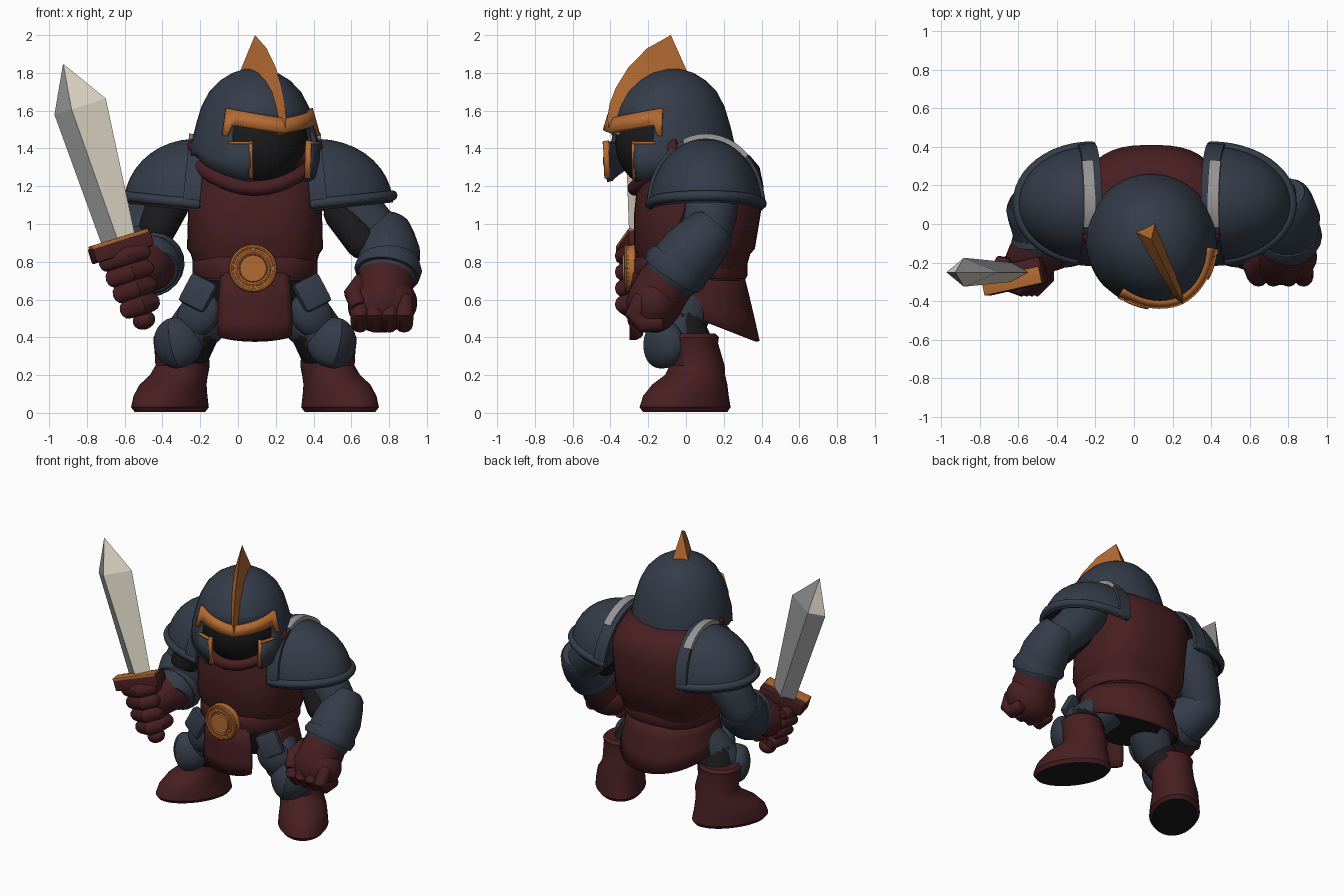
import bpy, bmesh
from math import sin, cos, pi, radians, sqrt
from mathutils import Vector, Matrix

if "Cube" in bpy.data.objects:
    bpy.data.objects.remove(bpy.data.objects["Cube"])


def material(name, r, g, b):
    m = bpy.data.materials.new(name)
    m.use_nodes = True
    m.diffuse_color = (r, g, b, 1)
    m.node_tree.nodes["Principled BSDF"].inputs["Base Color"].default_value = (r, g, b, 1)
    return m


RED = material("dark red cloth", .064, .0135, .0155)
BLUE = material("blue grey steel", .035, .045, .066)
GOLD = material("copper gold", .45, .145, .032)
BLACK = material("black mail", .01, .01, .011)
GREY = material("blade grey", .3, .3, .3)
PALE = material("blade pale", .78, .72, .6)
MID = .09   # the body stands a little left of centre


def obj(name, bm, *mats, M=Matrix(), thick=0, recalc=True, angle=40):
    if recalc:
        bmesh.ops.recalc_face_normals(bm, faces=bm.faces)
    me = bpy.data.meshes.new(name)
    bm.to_mesh(me)
    bm.free()
    me.shade_smooth()
    me.set_sharp_from_angle(angle=radians(angle))
    for m in mats:
        me.materials.append(m)
    o = bpy.data.objects.new(name, me)
    bpy.context.scene.collection.objects.link(o)
    o.matrix_world = M
    if thick:
        mod = o.modifiers.new("thickness", 'SOLIDIFY')
        mod.thickness, mod.offset = thick, -1
        mod.material_offset = len(mats) - 1
    return o


def skin(rings, closed=True, caps=True):
    """Join rows of points into a surface."""
    bm = bmesh.new()
    rows = [[bm.verts.new(p) for p in r] for r in rings]
    n = len(rows[0])
    for lo, hi in zip(rows, rows[1:]):
        for i in range(n if closed else n - 1):
            j = (i + 1) % n
            bm.faces.new((lo[i], lo[j], hi[j], hi[i]))
    if caps:
        bm.faces.new(rows[0][::-1])
        bm.faces.new(rows[-1])
    return bm


def stack(rows, n=40, power=.85):
    """Horizontal rounded rings: (x, y, z, half width, half depth)."""
    def e(v):
        return (1 if v > 0 else -1) * abs(v) ** power
    return skin([[(x + rx * e(cos(2 * pi * i / n)), y + ry * e(sin(2 * pi * i / n)), z)
                  for i in range(n)] for x, y, z, rx, ry in rows])


def tube(name, path, mat, M=Matrix(), rounded=True, n=20):
    """Tapering round limb: path of (x, y, z, radius)."""
    st = [(Vector(p[:3]), p[3]) for p in path]
    if rounded:
        for end, nxt in ((0, 1), (-1, -2)):
            p, r = st[end]
            d = (p - st[nxt][0]).normalized()
            for k in (.45, .7):
                new = (p + d * r * k * .9, r * sqrt(1 - k * k))
                st.insert(0 if end == 0 else len(st), new)
    rings, q, last = [], None, None
    for i, (p, r) in enumerate(st):
        t = (st[min(i + 1, len(st) - 1)][0] - st[max(i - 1, 0)][0]).normalized()
        q = last.rotation_difference(t) @ q if q else t.to_track_quat('Z', 'Y')
        last = t
        rings.append([p + q @ Vector((r * cos(2 * pi * k / n), r * sin(2 * pi * k / n), 0)) for k in range(n)])
    return obj(name, skin(rings), mat, M=M)


def frame(loc, z=0, y=0, x=0):
    return Matrix.Translation(loc) @ Matrix.Rotation(radians(z), 4, 'Z') @ \
        Matrix.Rotation(radians(y), 4, 'Y') @ Matrix.Rotation(radians(x), 4, 'X')


def blob(name, M, size, mat, ridge=0):
    bm = bmesh.new()
    bmesh.ops.create_uvsphere(bm, u_segments=28, v_segments=16, radius=1)
    for v in bm.verts:
        v.co = Vector((v.co.x * size[0], v.co.y * size[1] + abs(v.co.x) * ridge, v.co.z * size[2]))
    return obj(name, bm, mat, M=M, angle=30)


def box(name, M, size, mat, bevel=.015):
    bm = bmesh.new()
    bmesh.ops.create_cube(bm, size=1, matrix=Matrix.Diagonal((*size, 1)))
    bmesh.ops.bevel(bm, geom=bm.edges[:], offset=bevel, segments=2, affect='EDGES', profile=.6)
    return obj(name, bm, mat, M=M)


def disc(name, y, r, depth, mat):
    bm = bmesh.new()
    bmesh.ops.create_cone(bm, cap_ends=True, segments=40, radius1=r, radius2=r * .93, depth=depth)
    return obj(name, bm, mat, M=frame((.08, y, .765), x=90))


def arch(name, M, s, x0, x1, ry, rz, angles, mat):
    """Flat band arching over a shoulder, closed section."""
    obj(name, skin([[(s * x, (ry + o) * cos(a), (rz + o) * sin(a))
                     for x, o in ((x0, -.03), (x0, 0), (x1, -.004), (x1, -.03))] for a in angles]), mat, M=M)


# Torso, chest drape, belt and buckle
obj("tunic", stack([(MID, .02, .7, .3, .28), (MID, .04, .84, .34, .3), (MID, .045, .87, .36, .32),
                    (MID, .06, 1.05, .355, .335), (MID, .075, 1.2, .365, .335), (MID, .085, 1.3, .36, .305),
                    (MID, .09, 1.36, .34, .25), (MID, .1, 1.4, .3, .18), (MID, .11, 1.42, .2, .1)], power=.75), RED)
for i, drop in enumerate((0, .09)):
    tube("chest_drape_%d" % i, [(MID + .34 * sin(a), .04 - (.31 - drop * .2) * cos(a), 1.19 + drop + .15 * sin(a) ** 2, .04)
                                for a in [radians(d) for d in range(-70, 71, 10)]], RED)
obj("belt", stack([(MID, .02, .71, .32, .295), (MID, .02, .725, .33, .305),
                   (MID, .02, .81, .33, .305), (MID, .02, .825, .32, .295)]), RED)
disc("buckle", -.295, .128, .05, GOLD)
disc("buckle_centre", -.315, .075, .04, GOLD)
for r in (.115, .085):
    tube("buckle_ring", [(.08 + r * cos(a), -.315, .765 + r * sin(a), .012)
                         for a in [2 * pi * i / 32 for i in range(33)]], GOLD, rounded=False, n=8)

# Skirt, open at the front, with a hanging front cloth
rows = []
for t in (0, .35, .7, 1):
    row = []
    for i in range(37):
        a = radians(-22 + 224 * i / 36)
        y = .02 + (.285 + .085 * t) * sin(a)
        row.append((MID + (.31 + .05 * t) * cos(a), y, .74 + t * (.525 - .37 * y - .74)))
    rows.append(row)
obj("skirt", skin(rows[::-1], closed=False, caps=False), RED, BLACK, thick=.02, recalc=False)
obj("front_cloth", skin([[(MID + w * u / 6, -.3 + .05 * (u / 6) ** 2, z + lift * (u / 6) ** 4) for u in range(-6, 7)]
                         for z, w, lift in ((.385, .195, .025), (.48, .2, 0), (.6, .195, 0), (.74, .18, 0))],
                        closed=False, caps=False), RED, thick=.025, recalc=False)
obj("hips", stack([(MID, .03, .5, .2, .2), (MID, .03, .6, .28, .24), (MID, .02, .72, .29, .26)]), BLACK)

for s, side in ((1, "left"), (-1, "right")):
    def at(off, y, z, *r):
        return (MID + s * off, y, z, *r)

    # Legs and boots
    tube(side + "_thigh", [at(.17, .02, .6, .14), at(.29, -.03, .48, .14), at(.37, -.06, .4, .12)], BLUE)
    tube(side + "_knee_mail", [at(.31, -.04, .46, .135), at(.36, .02, .34, .13)], BLACK)
    box(side + "_hip_plate", frame(at(.3, -.18, .635), z=s * 20, y=-s * 26, x=-10), (.16, .06, .17), BLUE, .025)
    blob(side + "_thigh_plate", frame(at(.3, -.13, .52), z=s * 20, y=-s * 40), (.11, .07, .13), BLUE)
    blob(side + "_knee_plate", frame(at(.42, -.135, .37), z=s * 18, y=s * 12), (.135, .095, .135), BLUE, ridge=.05)
    boot = stack([(-s * x, y, z, rx, ry) for x, y, z, rx, ry in (
        (0, -.09, .005, .15, .25), (0, -.09, .03, .17, .268), (0, -.085, .09, .165, .25), (0, -.06, .15, .157, .215),
        (.01, -.02, .2, .148, .165), (.02, 0, .25, .142, .148), (.03, -.03, .37, .143, .14),
        (.03, -.03, .4, .148, .145), (.03, -.03, .42, .13, .125))], power=1)
    for f in boot.faces:
        f.material_index = int(f.calc_center_median().z < .01)
    obj(side + "_boot", boot, RED, BLACK, M=frame(at(.4, .07, 0), z=s * 34))

    # Shoulder armour: half dome, rims and strap
    M = frame(at(.31, .105, 1.095), y=-s * 6)
    reach = .42 if s > 0 else .385
    dome = bmesh.new()
    bmesh.ops.create_uvsphere(dome, u_segments=40, v_segments=20, radius=1,
                              matrix=Matrix.Diagonal((reach, .3, .355, 1)))
    for axis in ((0, 0, 1), (s, 0, 0)):
        bmesh.ops.bisect_plane(dome, geom=dome.verts[:] + dome.edges[:] + dome.faces[:],
                               plane_co=(0, 0, 0), plane_no=axis, clear_inner=True)
    obj(side + "_shoulder_dome", dome, BLUE, BLACK, M=M, thick=.025, recalc=False)
    arc = [pi * i / 24 for i in range(25)]
    arch(side + "_shoulder_inner_rim", M, s, -.015, .075, .315, .375, arc, BLUE)
    arch(side + "_shoulder_strap", M, s, .02, .078, .321, .381, arc[6:16], GREY)
    tube(side + "_shoulder_lower_rim", [(s * reach * sin(a), .295 * cos(a), .012, .028) for a in arc], BLUE, M=M, n=10)

# Left arm with a hanging fist
tube("left_upper_arm", [(.54, .14, 1.2, .15), (.64, .13, 1.05, .14), (.76, .1, .92, .13)], BLUE)
tube("left_elbow_mail", [(.54, .08, 1.06, .09), (.66, .02, .9, .09)], BLACK)
tube("left_forearm", [(.79, .1, .93, .145), (.8, .03, .85, .165), (.795, -.05, .76, .165)], BLUE)
tube("left_forearm_rim", [(.795, -.03, .8, .165), (.795, -.055, .76, .18), (.79, -.075, .73, .17)], BLUE, rounded=False)
tube("left_glove", [(.79, -.04, .77, .14), (.78, -.12, .67, .15), (.76, -.17, .58, .15)], RED)
blob("left_palm", frame((.765, -.17, .575), y=-8), (.185, .14, .15), RED)
for i in range(4):
    x = .645 + .078 * i
    tube("left_finger_%d" % i, [(x, -.24, .59, .05), (x, -.275, .52, .05), (x, -.23, .47, .048), (x, -.15, .475, .045)], RED, n=12)
tube("left_thumb", [(.66, -.14, .68, .06), (.61, -.22, .63, .05), (.63, -.27, .58, .045)], RED, n=12)

# Right arm, bent forward to hold the sword
tube("right_upper_arm", [(-.36, .14, 1.2, .15), (-.46, .12, 1.03, .14), (-.52, .09, .9, .13)], BLUE)
tube("right_elbow_mail", [(-.38, .06, 1.1, .12), (-.43, 0, .97, .1)], BLACK)
tube("right_forearm", [(-.52, .07, .88, .145), (-.48, 0, .82, .16), (-.46, -.06, .79, .165)], BLUE)
tube("right_forearm_rim", [(-.47, -.03, .8, .165), (-.46, -.07, .785, .18), (-.46, -.09, .78, .165)], BLUE, rounded=False)
tube("right_glove", [(-.46, -.06, .79, .145), (-.5, -.14, .77, .14), (-.54, -.19, .73, .13)], RED)
SWORD = frame((-.57, -.25, .72), y=-17.5)
for i in range(4):
    h = .11 - .09 * i
    w = .1 - .012 * i
    tube("right_finger_%d" % i, [(w, .07, h, .048), (w, -.03, h, .05), (.02, -.075, h, .052), (-w, -.04, h, .05),
                                 (-w * .8, .05, h, .045)], RED, M=SWORD, n=12)

# Sword
tube("sword_grip", [(0, 0, -.24, .045), (0, 0, .14, .045)], RED, M=SWORD)
blob("sword_pommel", SWORD @ frame((0, 0, -.24)), (.06, .06, .05), RED)
box("sword_guard", SWORD @ frame((0, -.02, .165), z=12), (.33, .14, .085), RED)
box("sword_guard_plate", SWORD @ frame((0, -.045, .208), z=12), (.32, .09, .02), GOLD, .006)
blade = skin([[(right, 0, h), (c, t, h), (-left, 0, h), (c, -t, h)] for h, left, right, t, c in (
    (.2, .093, .09, .05, -.005), (.94, .125, .16, .075, -.03), (1.18, .002, .002, .002, 0))])
bmesh.ops.recalc_face_normals(blade, faces=blade.faces)
for f in blade.faces:
    tip = f.calc_center_median().z > .94
    f.material_index = int(f.normal.x > 0 > f.normal.y or tip and f.normal.x < 0 < f.normal.y)
obj("sword_blade", blade, GREY, PALE, M=SWORD, angle=10)

# Helmet, turned to the model's left
HEAD = frame((.09, -.08, 0), z=26)
LEVELS = [(1.2, .315), (1.3, .345), (1.43, .337), (1.53, .312), (1.62, .285), (1.7, .243),
          (1.76, .185), (1.8, .12), (1.82, .055), (1.826, .005)]


def head_point(deg, z, off=0):
    a = radians(deg)
    for (z0, r0), (z1, r1) in zip(LEVELS, LEVELS[1:]):
        if z <= z1:
            break
    r = r0 + (r1 - r0) * (z - z0) / (z1 - z0)
    r = r * (1 + .09 * max(0, cos(a)) ** 4) + off
    return (r * sin(a), -r * cos(a), z)


def helmet_row(k):
    for d in range(0, 360, 6):
        low = 1.36 - .155 * max(0, cos(radians(d))) ** .8
        yield head_point(d, low + (1.43 - low) * k / 2 if k < 2 else LEVELS[k][0])


helmet = skin([list(helmet_row(k)) for k in range(len(LEVELS))], caps=False)
gaps = []
for f in helmet.faces:
    c = f.calc_center_median()
    front = -c.y / Vector((c.x, c.y)).length
    if c.z < 1.54 and front > cos(radians(30)) or 1.43 < c.z < 1.53 and front > cos(radians(49)):
        gaps.append(f)
bmesh.ops.delete(helmet, geom=gaps, context='FACES')
obj("helmet", helmet, BLUE, M=HEAD, thick=.03, recalc=False)
blob("face_shadow", HEAD @ frame((0, -.02, 1.43)), (.27, .28, .26), BLACK)


def strip(name, spans, off):
    """Raised band on the helmet: spans of (angle, low, high)."""
    obj(name, skin([[head_point(d, lo, off) for d, lo, hi in spans],
                    [head_point(d, hi, off) for d, lo, hi in spans]], closed=False, caps=False),
        GOLD, M=HEAD, thick=.03, recalc=False)


strip("brow_band", [(d, 1.485 + .05 * abs(d) / 56 if abs(d) < 50 else 1.47,
                     1.56 + .055 * abs(d) / 56) for d in range(-56, 57, 4)], .02)
for s in (-1, 1):
    strip("cheek_edge", [(d, 1.24, 1.44) for d in sorted((s * 28.5, s * 31))], .008)
    strip("eye_edge", [(d, 1.425, 1.437) for d in sorted((s * 29, s * 36, s * 43, s * 50))], .008)

# Crest fin: (front y, front z, base y, base z, half width)
fin = [[(0, fy, fz), (w, by, bz), (-w, by, bz)] for fy, fz, by, bz, w in (
    (-.36, 1.48, -.31, 1.47, .015), (-.375, 1.56, -.3, 1.55, .035), (-.36, 1.64, -.27, 1.6, .045),
    (-.325, 1.72, -.235, 1.65, .05), (-.25, 1.83, -.17, 1.72, .055), (-.14, 1.93, -.06, 1.77, .058),
    (0, 2, .075, 1.79, .06))]
obj("crest_fin", skin(fin), GOLD, M=HEAD, angle=30)
